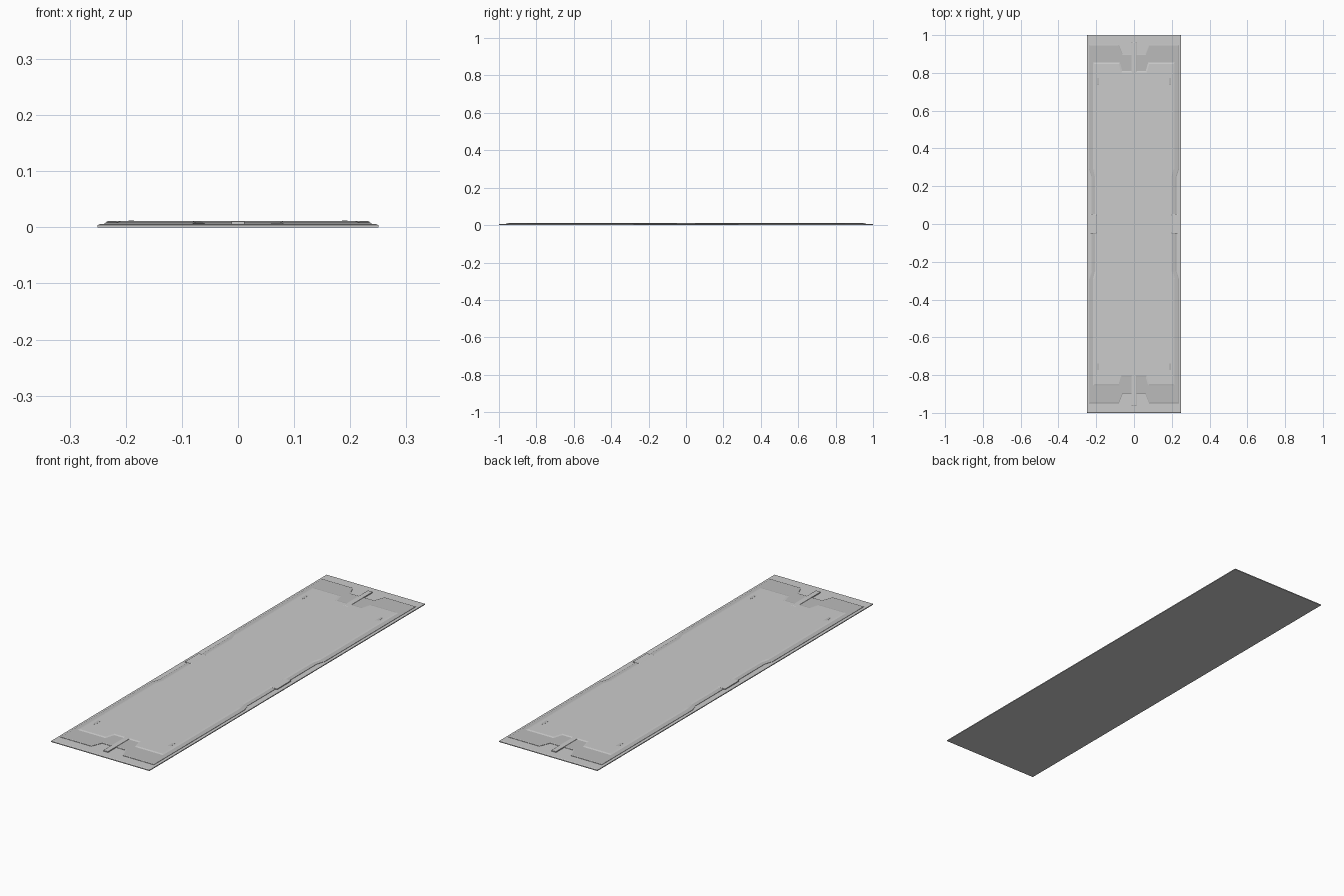
import bpy
import bmesh

if "Cube" in bpy.data.objects:
    bpy.data.objects.remove(bpy.data.objects["Cube"])

dark = bpy.data.materials.new("dark_grey")
dark.diffuse_color = (0.5, 0.5, 0.5, 1)
dark.use_nodes = True
dark.node_tree.nodes["Principled BSDF"].inputs["Base Color"].default_value = dark.diffuse_color


def slab(name, outline, z0, z1, z2, inset, mat=None):
    """Prism from z0 to z1 whose top is inset and raised to z2."""
    bm = bmesh.new()
    low = [bm.verts.new((x, y, z0)) for x, y in outline]
    high = [bm.verts.new((x, y, z1)) for x, y in outline]
    n = len(outline)
    for i in range(n):
        j = (i + 1) % n
        bm.faces.new((low[i], low[j], high[j], high[i]))
    bm.faces.new(low[::-1])
    top = bm.faces.new(high)
    bm.normal_update()
    bmesh.ops.inset_region(bm, faces=[top], thickness=inset, depth=z2 - z1,
                           use_even_offset=True)
    mesh = bpy.data.meshes.new(name)
    bm.to_mesh(mesh)
    bm.free()
    obj = bpy.data.objects.new(name, mesh)
    bpy.context.collection.objects.link(obj)
    if mat:
        mesh.materials.append(mat)
    return obj


def four_way(quarter):
    """Mirror a counter-clockwise quarter outline into all four quadrants."""
    q1 = list(quarter)
    q2 = [(-x, y) for x, y in reversed(q1)]
    q3 = [(-x, -y) for x, y in q1]
    q4 = [(x, -y) for x, y in reversed(q1)]
    return q1 + q2 + q3 + q4


def box(cx, cy, w, d):
    return [(cx + sx * w / 2, cy + sy * d / 2)
            for sx, sy in ((-1, -1), (1, -1), (1, 1), (-1, 1))]


# Base sheet with a small chamfer
slab("base_sheet", box(0, 0, 0.5, 2), 0, 0.004, 0.006, 0.004)

# Middle plate: waisted sides and notched ends
slab("middle_plate", four_way([(0.225, 0.25), (0.238, 0.29), (0.238, 0.95),
                               (0.08, 0.95), (0.06, 0.90)]),
     0.001, 0.0075, 0.009, 0.004, dark)

# Raised centre panel following the same outline
slab("centre_panel", four_way([(0.207, 0.25), (0.217, 0.29), (0.217, 0.855),
                               (0.075, 0.855), (0.062, 0.81)]),
     0.002, 0.009, 0.011, 0.008)

for s, side in ((-1, "left"), (1, "right")):
    # Clips halfway along the long sides
    slab(f"side_clip_{side}", box(s * 0.216, 0, 0.036, 0.1),
         0.002, 0.010, 0.0112, 0.002)
    for t, end in ((-1, "front"), (1, "back")):
        # Small studs near the corners
        slab(f"stud_{end}_{side}", box(s * 0.19, t * 0.755, 0.012, 0.038),
             0.005, 0.0115, 0.012, 0.002, dark)

# Ribs across the end notches
for t, end in ((-1, "front"), (1, "back")):
    slab(f"end_rib_{end}", box(0, t * 0.87, 0.024, 0.18),
         0.002, 0.0105, 0.0115, 0.002)
